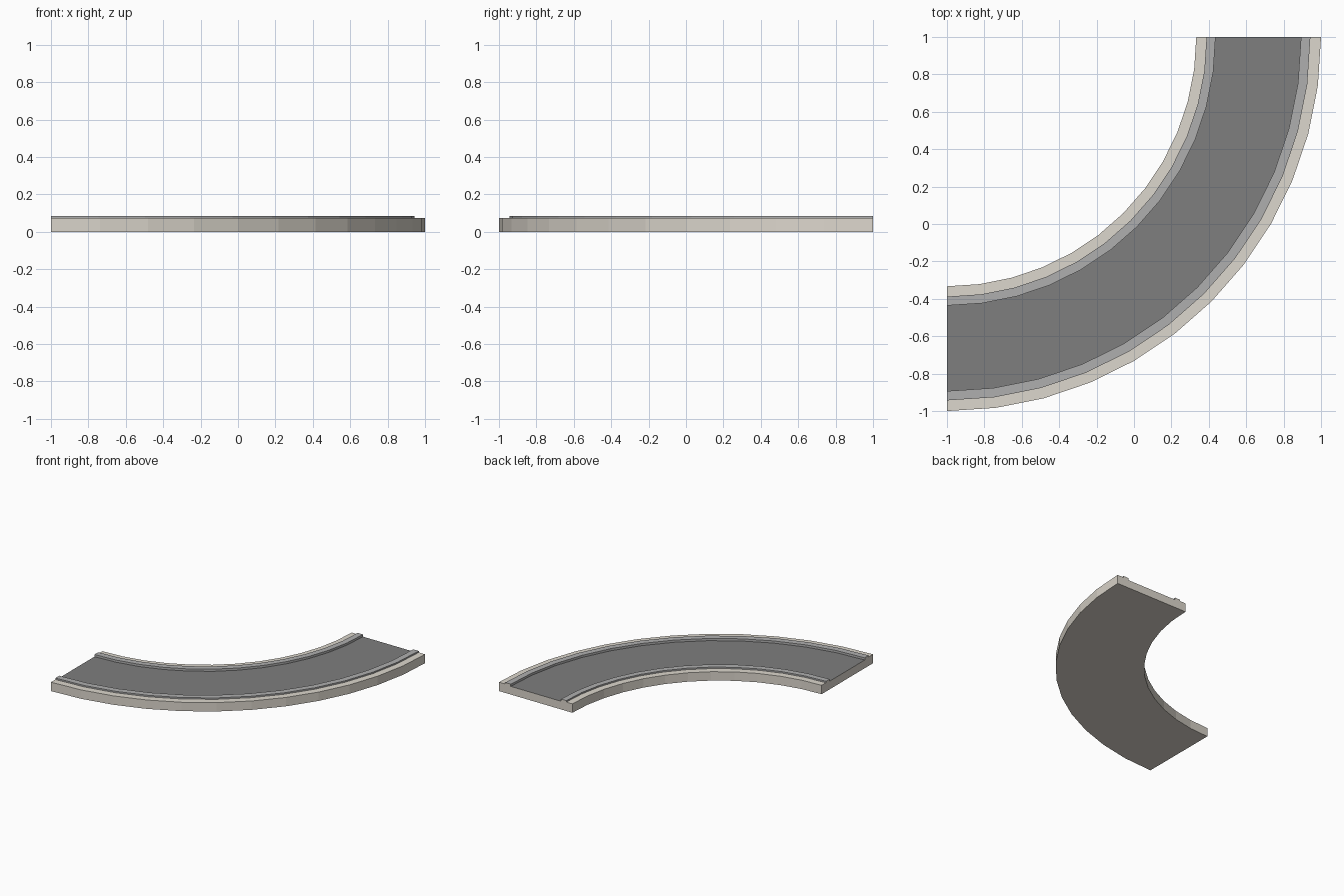
import bpy, bmesh, math

if "Cube" in bpy.data.objects:
    bpy.data.objects.remove(bpy.data.objects["Cube"])

SEG = 12            # facets over the quarter turn
CX, CY = -1.0, 1.0  # centre of the bend


def material(name, rgb):
    m = bpy.data.materials.new(name)
    m.diffuse_color = (*rgb, 1)
    m.use_nodes = True
    m.node_tree.nodes["Principled BSDF"].inputs["Base Color"].default_value = m.diffuse_color
    return m


def sweep(name, profile, mats, slots):
    """Sweep a closed (radius, z) profile around the bend; slots = material per profile edge."""
    bm = bmesh.new()
    rings = []
    for i in range(SEG + 1):
        a = -math.pi / 2 * i / SEG
        rings.append([bm.verts.new((CX + r * math.cos(a), CY + r * math.sin(a), z))
                      for r, z in profile])
    n = len(profile)
    for a, b in zip(rings, rings[1:]):
        for j in range(n):
            k = (j + 1) % n
            bm.faces.new((a[j], a[k], b[k], b[j])).material_index = slots[j]
    bm.faces.new(rings[0])
    bm.faces.new(rings[-1])
    bmesh.ops.recalc_face_normals(bm, faces=bm.faces)
    me = bpy.data.meshes.new(name)
    bm.to_mesh(me)
    bm.free()
    for m in mats:
        me.materials.append(m)
    ob = bpy.data.objects.new(name, me)
    bpy.context.collection.objects.link(ob)
    return ob


base = material("pale_base", (0.72, 0.68, 0.61))
kerb = material("kerb_grey", (0.43, 0.43, 0.43))
road = material("asphalt", (0.21, 0.21, 0.21))

# Curved road slab: ground, pale verges, raised kerbs, sunken road surface
profile = [(1.333, 0), (2.0, 0), (2.0, 0.073), (1.943, 0.073), (1.943, 0.085),
           (1.893, 0.085), (1.893, 0.067), (1.436, 0.067), (1.436, 0.085),
           (1.388, 0.085), (1.388, 0.073), (1.333, 0.073)]
sweep("curved_road", profile, [base, kerb, road],
      [0, 0, 0, 1, 1, 1, 2, 1, 1, 1, 0, 0])
